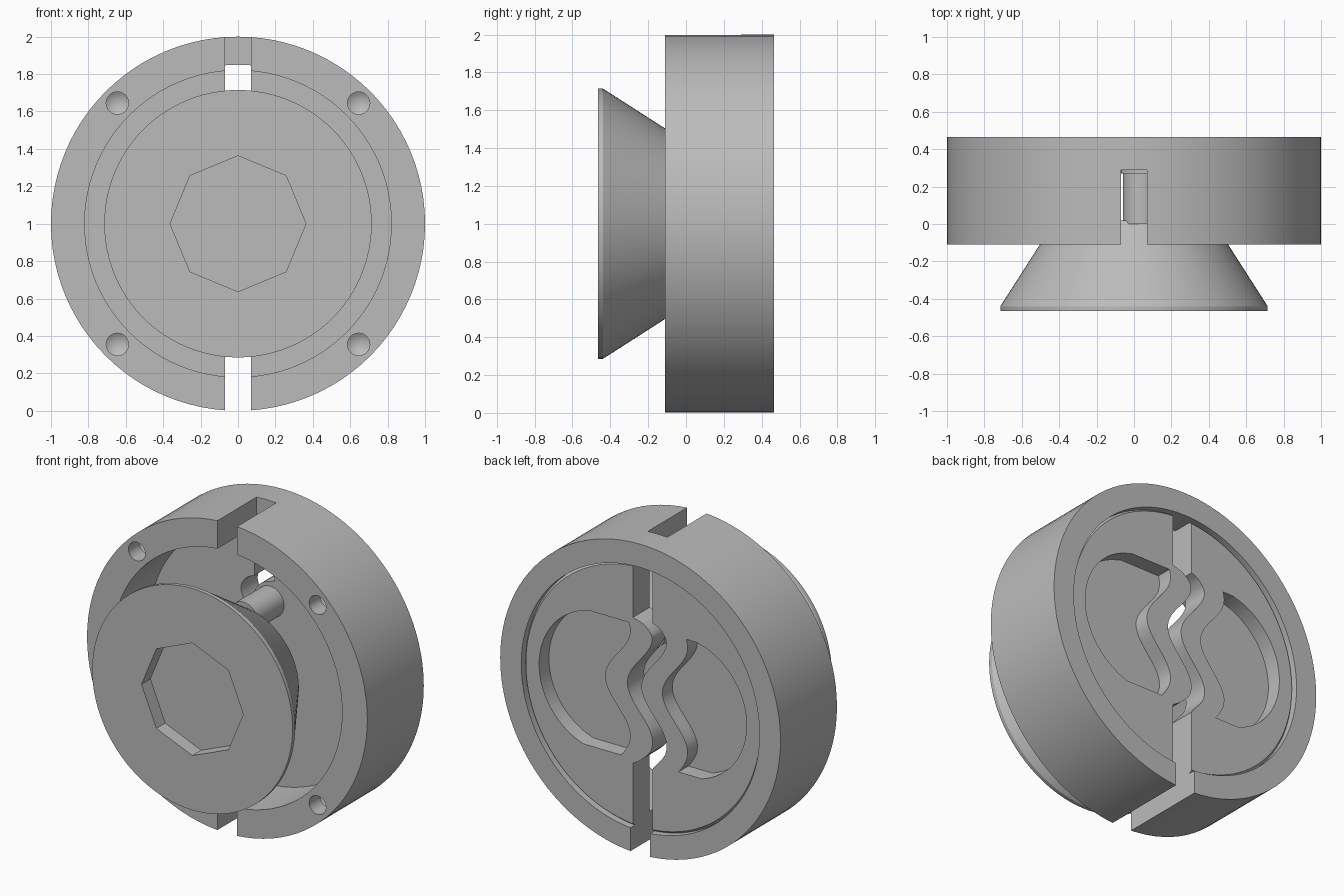
import bpy, bmesh, math
from mathutils import Matrix, Vector

default = bpy.data.objects.get("Cube")
if default:
    bpy.data.objects.remove(default, do_unlink=True)

grey = bpy.data.materials.new("plain_grey")
grey.use_nodes = True
grey.diffuse_color = (0.5, 0.5, 0.5, 1)
grey.node_tree.nodes["Principled BSDF"].inputs["Base Color"].default_value = (0.5, 0.5, 0.5, 1)
CENTRE = Vector((0, 0, 1))


def finish(name, bm):
    bmesh.ops.recalc_face_normals(bm, faces=bm.faces)
    mesh = bpy.data.meshes.new(name)
    bm.to_mesh(mesh)
    bm.free()
    mesh.materials.append(grey)
    obj = bpy.data.objects.new(name, mesh)
    bpy.context.collection.objects.link(obj)
    return obj


def lathe(name, profile, steps=96, centre=CENTRE, phase=0.0):
    """Spin a closed (radius, y) profile about an axis parallel to y."""
    bm = bmesh.new()
    verts = [bm.verts.new((r * math.sin(phase), y, r * math.cos(phase))) for r, y in profile]
    edges = [bm.edges.new((verts[i], verts[(i + 1) % len(verts)])) for i in range(len(verts))]
    if profile[0][0] == 0:
        bm.edges.remove(edges[-1])
        edges.pop()
    bmesh.ops.spin(bm, geom=verts + edges, cent=(0, 0, 0), axis=(0, 1, 0),
                   angle=math.tau, steps=steps, use_merge=False)
    bmesh.ops.remove_doubles(bm, verts=bm.verts, dist=0.0001)
    bmesh.ops.translate(bm, vec=centre, verts=bm.verts)
    return finish(name, bm)


def prism(name, outline, y0, y1):
    """Extrude an (x, height from centre) outline along y."""
    bm = bmesh.new()
    face = bm.faces.new([bm.verts.new((x, y0, z + 1)) for x, z in outline])
    extruded = bmesh.ops.extrude_face_region(bm, geom=[face])["geom"]
    moved = [g for g in extruded if isinstance(g, bmesh.types.BMVert)]
    bmesh.ops.translate(bm, vec=(0, y1 - y0, 0), verts=moved)
    return finish(name, bm)


def box(name, x, y0, y1, z0, z1):
    return prism(name, [(-x, z0), (x, z0), (x, z1), (-x, z1)], y0, y1)


def cut(obj, cutters):
    for cutter in cutters:
        cutter.hide_render = True
        mod = obj.modifiers.new("cut", 'BOOLEAN')
        mod.operation = 'DIFFERENCE'
        mod.solver = 'EXACT'
        mod.object = cutter
    graph = bpy.context.evaluated_depsgraph_get()
    baked = bpy.data.meshes.new_from_object(obj.evaluated_get(graph))
    obj.modifiers.clear()
    obj.data = baked
    baked.materials.clear()
    baked.materials.append(grey)
    for cutter in cutters:
        bpy.data.objects.remove(cutter, do_unlink=True)


def smooth(obj):
    bpy.ops.object.select_all(action='DESELECT')
    obj.select_set(True)
    bpy.context.view_layer.objects.active = obj
    bpy.ops.object.shade_smooth_by_angle(angle=math.radians(30))


def wave(z):
    """Centre line of the wavy gap."""
    return -0.03 + 0.09 * math.cos(math.tau * (z - 0.07) / 0.68)


def ramp(a, b, n):
    return [a + (b - a) * i / n for i in range(n + 1)]


# Outer housing: stepped ring, slots and four blind screw holes
housing = lathe("housing_ring", [(0.82, -0.11), (1, -0.11), (1, 0.465), (0.85, 0.465),
                                 (0.85, 0.27), (0.82, 0.27)])
cutters = [box("top_slot", 0.07, -0.2, 0.29, 0.7, 1.1),
           box("bottom_slot", 0.07, -0.2, 0.6, -1.1, -0.7)]
for sx in (-1, 1):
    for sz in (-1, 1):
        cutters.append(lathe("screw_hole", [(0, -0.2), (0.06, -0.2), (0.06, 0.0), (0, 0.04)],
                             24, Vector((0.645 * sx, 0, 1 + 0.645 * sz))))
cut(housing, cutters)
smooth(housing)

# Back plate: chamfered disc split by a gap that turns wavy in the middle
plate = lathe("split_back_plate", [(0, 0.27), (0.85, 0.27), (0.85, 0.42), (0.835, 0.44), (0, 0.44)])
LOW, HIGH = -0.44, 0.5


def edge(side):
    wavy = []
    for z in ramp(LOW, HIGH, 48):
        near = min(z - LOW, HIGH - z) / 0.12
        blend = math.sqrt(1 - (1 - min(near, 1)) ** 2)
        wavy.append((0.07 * side * (1 - blend) + (wave(z) + 0.05 * side) * blend, z))
    return [(0.07 * side, -1)] + wavy + [(0.07 * side, 1)]


def pocket(side):
    heights = ramp(-0.41, 0.46, 40)
    wall = 0.21 if side > 0 else 0.2
    inner = [(wave(z) + wall * side, z) for z in heights]
    outer = [(side * (0.29 + math.sqrt(0.45 ** 2 - (z - 0.02) ** 2)), z) for z in heights]
    return inner + outer[::-1]


cut(plate, [prism("gap_cutter", edge(1) + edge(-1)[::-1], 0.1, 0.6),
            prism("left_pocket", pocket(1), 0.34, 0.6),
            prism("right_pocket", pocket(-1), 0.34, 0.6)])
smooth(plate)

# Round posts reaching forward from the plate to the plug
for name, height in (("upper_post", 0.36), ("lower_post", -0.26)):
    post = lathe(name, [(0, 0.0), (0.1, 0.0), (0.1, 0.3), (0, 0.3)], 32,
                 Vector((0.04, 0, 1 + height)))
    smooth(post)

# Tapered front plug with an eight-sided socket
plug = lathe("tapered_plug", [(0, -0.465), (0.715, -0.465), (0.715, -0.44), (0.42, 0.02), (0, 0.02)])
cut(plug, [lathe("socket", [(0, -0.6), (0.363, -0.6), (0.363, -0.375), (0, -0.375)], 8)])
smooth(plug)
